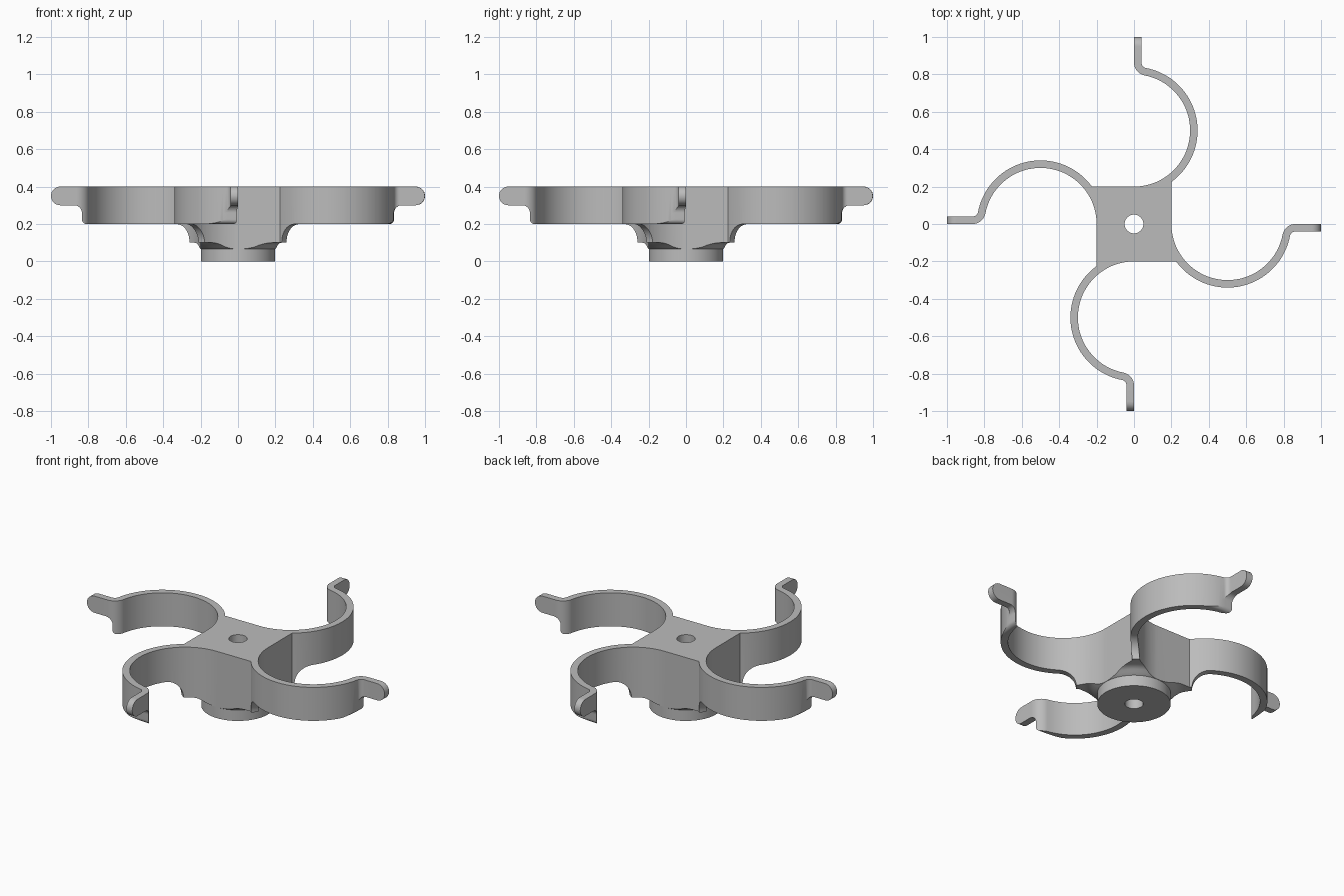
import bpy, bmesh, math

cube = bpy.data.objects.get("Cube")
if cube:
    bpy.data.objects.remove(cube, do_unlink=True)

grey = bpy.data.materials.new("plain_grey")
grey.use_nodes = True
colour = (0.5, 0.5, 0.5, 1)
grey.diffuse_color = colour
grey.node_tree.nodes["Principled BSDF"].inputs["Base Color"].default_value = colour


def arc(cx, cy, radius, start, end, steps):
    """Points along an arc, angles in degrees."""
    angles = [math.radians(start + (end - start) * i / steps) for i in range(steps + 1)]
    return [(cx + radius * math.cos(a), cy + radius * math.sin(a)) for a in angles]


def make_object(name, bm):
    bmesh.ops.recalc_face_normals(bm, faces=bm.faces)
    mesh = bpy.data.meshes.new(name)
    bm.to_mesh(mesh)
    bm.free()
    mesh.materials.append(grey)
    obj = bpy.data.objects.new(name, mesh)
    bpy.context.collection.objects.link(obj)
    return obj


# Plan outline of one quarter: hooked arm, bent tab, then the flat hub wall
inner, outer, bend = 0.30, 0.34, 0.03
bend_y = -0.04 - bend
bend_x = 0.5 + math.sqrt((outer + bend) ** 2 - bend_y ** 2)
tilt = math.degrees(math.atan2(-bend_y, bend_x - 0.5))
wall_angle = 180 + math.degrees(math.asin(0.2 / outer))
quarter = arc(0.5, 0, inner, 180, 360 - tilt, 48)
quarter += arc(bend_x, bend_y, bend + 0.04, 180 - tilt, 90, 12)[1:]
quarter += [(1.05, 0), (1.05, -0.04)]
quarter += arc(bend_x, bend_y, bend, 90, 180 - tilt, 12)
quarter += arc(0.5, 0, outer, 360 - tilt, wall_angle, 44)[1:]

# Four turned copies make the whole plan, extruded upward
outline = []
for k in range(4):
    c, s = math.cos(-k * math.pi / 2), math.sin(-k * math.pi / 2)
    outline += [(x * c - y * s, x * s + y * c) for x, y in quarter]
bm = bmesh.new()
plan = bm.faces.new([bm.verts.new((x, y, -0.1)) for x, y in outline])
raised = bmesh.ops.extrude_face_region(bm, geom=[plan])["geom"]
bmesh.ops.translate(bm, vec=(0, 0, 0.6),
                    verts=[v for v in raised if isinstance(v, bmesh.types.BMVert)])
spider = make_object("four_arm_hub", bm)

# Side profile: bored boss, flared underside, stepped tab with round tip
profile = [(0.05, 0), (0.199, 0), (0.199, 0.065)]
profile += arc(0.27, 0.03, 0.07, 150, 90, 5)[1:]
profile += arc(0.415, 0.1, 0.1, 180, 90, 12)
profile += arc(0.81, 0.225, 0.025, -90, 0, 6)
profile += arc(0.875, 0.26, 0.04, 180, 90, 8)
profile += arc(0.95, 0.35, 0.05, -90, 90, 16)
profile += [(0.05, 0.4)]

bm = bmesh.new()
turns = 96
rings = []
for i in range(turns):
    a = 2 * math.pi * i / turns
    rings.append([bm.verts.new((r * math.cos(a), r * math.sin(a), z)) for r, z in profile])
for i in range(turns):
    a, b = rings[i - 1], rings[i]
    for j in range(len(profile)):
        bm.faces.new((a[j - 1], a[j], b[j], b[j - 1]))
lathe = make_object("turned_envelope", bm)
lathe.hide_render = True

# Keep only the plan that lies inside the turned envelope
trim = spider.modifiers.new("trim", 'BOOLEAN')
trim.operation = 'INTERSECT'
trim.solver = 'EXACT'
trim.object = lathe
bpy.ops.object.select_all(action='DESELECT')
spider.select_set(True)
bpy.context.view_layer.objects.active = spider
bpy.ops.object.modifier_apply(modifier=trim.name)
bpy.data.objects.remove(lathe, do_unlink=True)
bpy.ops.object.shade_smooth_by_angle(angle=math.radians(30))
